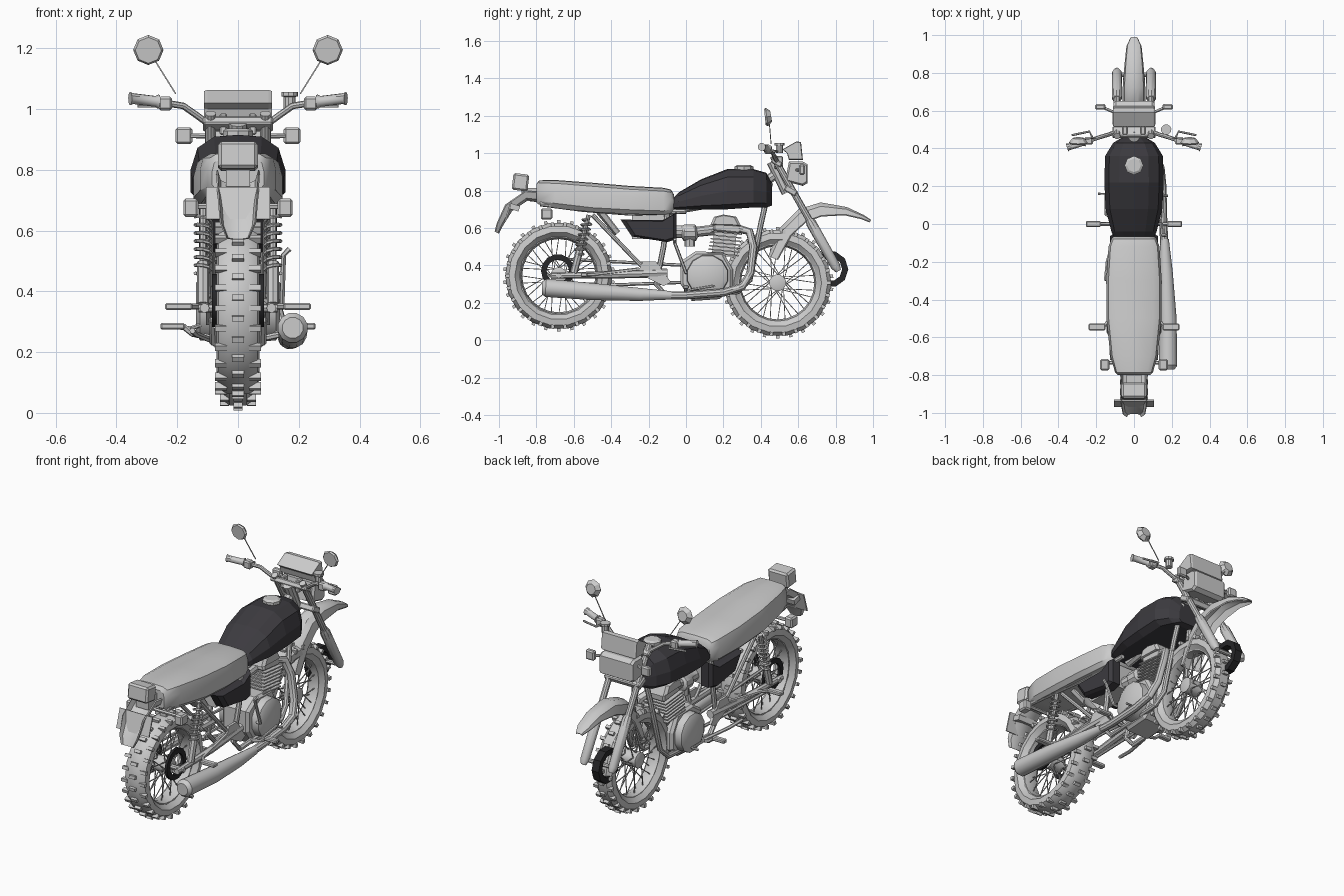
import bpy, bmesh
from math import sin, cos, pi
from mathutils import Vector, Matrix

def material(name, c):
    m = bpy.data.materials.new(name)
    m.diffuse_color = (*c, 1)
    return m

DARK = material("dark_paint", (0.045, 0.043, 0.05))
BLACK = material("black_metal", (0.02, 0.02, 0.022))

def finish(name, bm, mat=None, mirror=False, smooth=True):
    bmesh.ops.recalc_face_normals(bm, faces=bm.faces)
    me = bpy.data.meshes.new(name)
    bm.to_mesh(me)
    bm.free()
    ob = bpy.data.objects.new(name, me)
    bpy.context.collection.objects.link(ob)
    if mat:
        me.materials.append(mat)
    if mirror:
        ob.modifiers.new("mirror", 'MIRROR').use_mirror_merge = False
    if smooth:
        bpy.ops.object.select_all(action='DESELECT')
        ob.select_set(True)
        bpy.context.view_layer.objects.active = ob
        bpy.ops.object.shade_smooth_by_angle(angle=0.6)
    return ob

def build(name, lofts, loop=False, **kw):
    bm = bmesh.new()
    for rings in lofts:
        vs = [[bm.verts.new(p) for p in r] for r in rings]
        n = len(vs[0])
        for a, b in zip(vs, vs[1:] + vs[:1] if loop else vs[1:]):
            for j in range(n):
                k = (j + 1) % n
                bm.faces.new((a[j], a[k], b[k], b[j]))
        if not loop:
            bm.faces.new(vs[0])
            bm.faces.new(vs[-1])
    return finish(name, bm, **kw)

def tube_rings(pts, r, sides=8):
    pts = [Vector(p) for p in pts]
    rs = r if isinstance(r, (list, tuple)) else [r] * len(pts)
    u, rings = None, []
    for i, p in enumerate(pts):
        t = (pts[min(i + 1, len(pts) - 1)] - pts[max(i - 1, 0)]).normalized()
        if u is None:
            u = t.orthogonal()
        u = (u - t * u.dot(t)).normalized()
        v = t.cross(u)
        rings.append([p + rs[i] * (u * cos(2*pi*k/sides) + v * sin(2*pi*k/sides)) for k in range(sides)])
    return rings

def tube(name, pts, r, sides=8, **kw):
    return build(name, [tube_rings(pts, r, sides)], **kw)

def lathe(name, cy, cz, prof, n=18, **kw):
    rings = [[(x, cy + r*cos(2*pi*i/n), cz + r*sin(2*pi*i/n)) for x, r in prof] for i in range(n)]
    return build(name, [rings], loop=True, **kw)

def boxes(name, mats, bevel=0, **kw):
    bm = bmesh.new()
    for m in mats:
        bmesh.ops.create_cube(bm, size=1, matrix=m)
    if bevel:
        bmesh.ops.bevel(bm, geom=bm.edges[:], offset=bevel, segments=1, affect='EDGES')
    return finish(name, bm, **kw)

def xf(c, s, rx=0):
    return Matrix.Translation(c) @ Matrix.Rotation(rx, 4, 'X') @ Matrix.Diagonal((*s, 1))

def box(name, c, s, rx=0, **kw):
    return boxes(name, [xf(c, s, rx)], **kw)

def sections(name, half, rows, **kw):
    sec = half + [(-x, z) for x, z in reversed(half) if x > 0]
    return build(name, [[[(x*w, y, zb + z*(zt - zb)) for x, z in sec] for y, w, zb, zt in rows]], **kw)

def prism(name, prof, layers, **kw):
    cy = sum(p[0] for p in prof) / len(prof)
    cz = sum(p[1] for p in prof) / len(prof)
    return build(name, [[[(x, cy + (y-cy)*s, cz + (z-cz)*s) for y, z in prof] for x, s in layers]], **kw)

def fender(name, rows):
    arch = [(-1, -1), (-.85, -.3), (-.4, 0), (.4, 0), (.85, -.3), (1, -1)]
    rings = []
    for i, (y, z, w, d) in enumerate(rows):
        a, b = rows[max(i-1, 0)], rows[min(i+1, len(rows)-1)]
        n = Vector((0, a[1]-b[1], b[0]-a[0])).normalized()
        p = Vector((0, y, z))
        out = [p + Vector((x*w, 0, 0)) + n*h*d for x, h in arch]
        inn = [p + Vector((x*w*.93, 0, 0)) + n*(h*d - .006) for x, h in reversed(arch)]
        rings.append(out + inn)
    build(name, [rings])

# wheels: tyre, knobs, rim, spokes, hub
for tag, cy, cz, w in (("front", .49, .307, .055), ("rear", -.68, .345, .07)):
    lathe(tag + "_tyre", cy, cz, [(-w*.6, .21), (-w, .235), (-w*.92, .268), (-w*.5, .287),
          (w*.5, .287), (w*.92, .268), (w, .235), (w*.6, .21)])
    knobs = []
    for i in range(26):
        for x, r in ((-.8, .275), (0, .288), (.8, .275)):
            a = 2*pi*(i + (.5 if x else 0))/26
            knobs.append(Matrix.Translation((x*w, cy, cz)) @ Matrix.Rotation(a, 4, 'X')
                         @ xf((0, 0, r), (w*.55, .018, .022)))
    boxes(tag + "_tyre_knobs", knobs, smooth=False)
    lathe(tag + "_rim", cy, cz, [(-w*.65, .222), (-w*.6, .205), (0, .196), (w*.6, .205), (w*.65, .222)], 24)
    spokes = []
    for i in range(32):
        a, s = 2*pi*i/32, 1 if i % 2 else -1
        b = a + (.7 if i % 4 < 2 else -.7)
        spokes.append(tube_rings([(s*.03, cy + .04*cos(b), cz + .04*sin(b)),
                                  (s*.01, cy + .205*cos(a), cz + .205*sin(a))], .003, 4))
    build(tag + "_spokes", spokes)
    tube(tag + "_hub", [(-.05, cy, cz), (-.045, cy, cz), (.045, cy, cz), (.05, cy, cz)], [.03, .045, .045, .03], 12)
tube("rear_axle", [(-.13, -.68, .345), (.13, -.68, .345)], .014)
lathe("rear_sprocket", -.685, .37, [(.07, .06), (.07, .09), (.085, .09), (.085, .06)], 14, mat=BLACK, mirror=True)
lathe("front_brake_ring", .77, .38, [(-.045, .065), (-.045, .098), (.0, .098), (.0, .065)], 10, mat=BLACK)

# fuel tank and cap
sections("fuel_tank", [(.75, 0), (1, .12), (1, .45), (.85, .8), (.5, .97), (0, 1)],
         [(-.08, .10, .70, .75), (-.04, .12, .70, .79), (.08, .15, .70, .86), (.22, .157, .70, .915),
          (.36, .153, .71, .915), (.43, .11, .71, .895), (.46, .06, .72, .84)], mat=DARK, smooth=False)
tube("fuel_cap", [(0, .31, .90), (0, .31, .928), (0, .31, .936)], [.05, .05, .036], 8, smooth=False)

# seat
sections("seat", [(.85, 0), (1, .15), (1, .6), (.92, .88), (.7, .98), (0, 1)],
         [(-.80, .085, .735, .835), (-.785, .10, .725, .855), (-.70, .125, .71, .857), (-.5, .146, .685, .842),
          (-.3, .147, .675, .825), (-.12, .135, .67, .815), (-.08, .12, .68, .805), (-.065, .105, .70, .78)])

# side covers and air box
prism("side_cover", [(-.35, .645), (-.12, .642), (-.05, .685), (-.05, .54), (-.10, .525), (-.29, .555)],
      [(.06, 1), (.11, 1), (.128, .85)], mat=DARK, mirror=True, smooth=False)
box("air_box", (0, -.18, .61), (.12, .22, .14))

# fenders
fender("front_fender", [(.44, .45, .058, .05), (.50, .60, .06, .07), (.60, .70, .06, .075), (.72, .737, .06, .07),
                        (.86, .712, .05, .04), (.95, .67, .04, .02), (.99, .643, .02, .01)])
fender("rear_fender", [(-.38, .56, .06, .03), (-.48, .68, .07, .04), (-.68, .725, .075, .05), (-.85, .745, .072, .05),
                       (-.93, .69, .068, .045), (-.98, .61, .06, .03), (-1.0, .57, .04, .02)])

# tail light, plate, indicators
box("tail_light", (0, -.885, .845), (.13, .085, .09), -.12, bevel=.01)
box("tail_light_bracket", (0, -.84, .78), (.08, .08, .07))
box("number_plate", (0, -.95, .69), (.21, .008, .11), -.3)
box("plate_bracket", (0, -.915, .71), (.15, .05, .03), -.3)
box("rear_indicator", (.155, -.745, .675), (.05, .06, .06), bevel=.008, mirror=True)
tube("rear_indicator_stem", [(0, -.735, .68), (.14, -.735, .68)], .01, 6, mirror=True)
box("front_indicator", (.178, .62, .912), (.055, .03, .055), bevel=.007, mirror=True)
tube("front_indicator_stem", [(.08, .58, .91), (.16, .615, .912)], .008, 6, mirror=True)

# fork, clamps, steering head
tube("fork_upper", [(.09, .465, .985), (.09, .69, .59)], .018, 10, mirror=True)
tube("fork_lower", [(.09, .66, .643), (.09, .67, .625), (.09, .80, .395), (.09, .815, .37)],
     [.022, .028, .026, .015], 10, mirror=True)
tube("fork_axle", [(-.1, .79, .39), (.1, .79, .39)], .012)
box("upper_clamp", (0, .485, .95), (.23, .06, .03), -.52, bevel=.006)
box("lower_clamp", (0, .56, .80), (.23, .07, .035), -.52, bevel=.006)
tube("steering_head", [(0, .46, .955), (0, .54, .79)], .03, 10)

# headlight and instruments
prism("headlight", [(.53, .85), (.55, .955), (.625, .955), (.65, .94), (.65, .84), (.625, .825)],
      [(-.108, .85), (-.095, 1), (.095, 1), (.108, .85)], smooth=False)
prism("instrument_panel", [(.515, 1.02), (.54, 1.0), (.55, .965), (.625, .965), (.615, 1.06), (.59, 1.063)],
      [(-.112, .92), (-.10, 1), (.10, 1), (.112, .92)], smooth=False)

# handlebar, grips, controls, mirrors
tube("handlebar", [(0, .50, .935), (.08, .495, .937), (.13, .475, .975), (.18, .46, 1.01), (.24, .44, 1.02),
                   (.34, .41, 1.033)], .011, mirror=True)
tube("grip", [(.262, .434, 1.024), (.272, .431, 1.025), (.345, .408, 1.034), (.355, .405, 1.034)],
     [.024, .018, .018, .022], 10, mirror=True)
box("switch_block", (.24, .44, 1.018), (.045, .04, .045), bevel=.007, mirror=True)
tube("hand_lever", [(.22, .455, 1.015), (.235, .49, 1.01), (.33, .47, 1.01)], .006, 6, mirror=True)
box("bar_clamp", (.048, .495, .95), (.025, .045, .07), bevel=.005, mirror=True)
tube("brake_reservoir", [(.17, .50, 1.0), (.17, .50, 1.04), (.17, .50, 1.042), (.17, .50, 1.055)],
     [.02, .02, .028, .028], 10)
build("mirror", [tube_rings([(.295, .422, 1.193), (.295, .432, 1.194), (.295, .455, 1.198)], [.043, .05, .03], 8)],
      mirror=True)
tube("mirror_stem", [(.28, .445, 1.17), (.205, .455, 1.05)], .003, 4, mirror=True)

# engine
prism("crankcase", [(-.03, .30), (-.03, .42), (.05, .475), (.2, .47), (.25, .38), (.25, .28), (.18, .22), (.03, .21)],
      [(-.085, .9), (-.07, 1), (.07, 1), (.085, .9)], smooth=False)
tube("crankcase_cover", [(.07, .115, .345), (.125, .115, .345), (.138, .115, .345)], [.115, .11, .085], 12, mirror=True)
box("cylinder", (0, .205, .52), (.10, .12, .14), -.1)
boxes("cooling_fins", [xf((0, .20 + i*.003, .46 + i*.019), (.16, .165, .007), -.1) for i in range(7)])
box("cylinder_head", (0, .22, .60), (.13, .15, .05), -.1, bevel=.01)
prism("rocker_cover", [(.13, .615), (.15, .66), (.2, .672), (.27, .66), (.295, .61)],
      [(-.075, .8), (-.06, 1), (.06, 1), (.075, .8)])
tube("carburettor", [(0, -.08, .58), (0, -.02, .58), (0, -.01, .575), (0, .05, .575), (0, .06, .58), (0, .15, .59)],
     [.035, .035, .045, .045, .028, .028], 10)
tube("float_bowl", [(0, .02, .50), (0, .02, .57)], .028)

# exhaust
tube("exhaust_pipe", [(.04, .27, .60), (.06, .34, .58), (.09, .36, .50), (.12, .345, .36), (.14, .30, .285),
                      (.15, .2, .255), (.155, 0, .24), (.165, -.2, .24)], .022, 10)
tube("muffler", [(.162, -.08, .24), (.17, -.25, .245), (.18, -.5, .26), (.18, -.75, .28), (.18, -.77, .28)],
     [.023, .036, .047, .05, .035], 12)

# frame, swingarm, shocks
tube("top_frame", [(0, .47, .88), (0, .3, .76), (0, -.05, .70)], .025)
tube("down_tube", [(.03, .45, .84), (.05, .40, .62), (.07, .34, .32), (.08, .28, .26), (.08, -.1, .235),
                   (.08, -.16, .30), (.09, -.12, .50), (.09, -.10, .68)], .015, mirror=True)
tube("seat_rail", [(.08, .0, .69), (.09, -.3, .68), (.10, -.55, .70), (.09, -.78, .73)], .014, mirror=True)
tube("frame_stay", [(.095, -.50, .67), (.09, -.28, .44), (.085, -.14, .30)], .012, mirror=True)
tube("swingarm", [(.11, -.72, .345), (.105, -.4, .35), (.085, -.1, .36)], [.016, .02, .024], mirror=True)
prism("frame_gusset", [(-.23, .42), (-.16, .42), (-.08, .31), (-.12, .29), (-.26, .36)], [(.09, 1), (.105, 1)], mirror=True)
tube("chain_run", [(-.075, -.68, .435), (-.08, .0, .40)], .009, 6)
tube("chain_run_lower", [(-.075, -.68, .285), (-.08, .0, .31)], .009, 6)
top, low = Vector((.115, -.52, .67)), Vector((.115, -.60, .36))
tube("shock_body", [top, top.lerp(low, .55), top.lerp(low, .56), low], [.012, .012, .02, .02], mirror=True)
axis = (low - top).normalized()
side = axis.cross(Vector((1, 0, 0)))
spring = [top.lerp(low, .08 + .6*i/56) + .026*(Vector((cos(i*pi/4), 0, 0)) + side*sin(i*pi/4)) for i in range(57)]
tube("shock_spring", spring, .006, 5, mirror=True)

# foot controls
box("rear_footpeg", (.195, -.545, .35), (.09, .035, .022), bevel=.005, mirror=True)
tube("rear_peg_bracket", [(.16, -.545, .35), (.125, -.5, .35), (.10, -.25, .38)], .01, 6, mirror=True)
box("front_footpeg", (.215, .0, .285), (.08, .03, .022), bevel=.005, mirror=True)
tube("front_peg_bracket", [(.08, .0, .245), (.15, .0, .26), (.18, .0, .285)], .01, 6, mirror=True)
tube("gear_lever", [(-.12, .03, .29), (-.15, .05, .28), (-.15, .16, .28), (-.19, .16, .28)], .007, 6)
tube("brake_pedal", [(.12, .0, .26), (.14, .03, .27), (.145, .15, .29), (.18, .15, .29)], .007, 6)
tube("kick_starter", [(.12, .0, .36), (.145, .0, .36), (.15, -.06, .52), (.17, -.06, .54)], .009, 6)
tube("side_stand", [(-.09, -.02, .24), (-.14, -.2, .26), (-.15, -.3, .27)], .01, 6)
